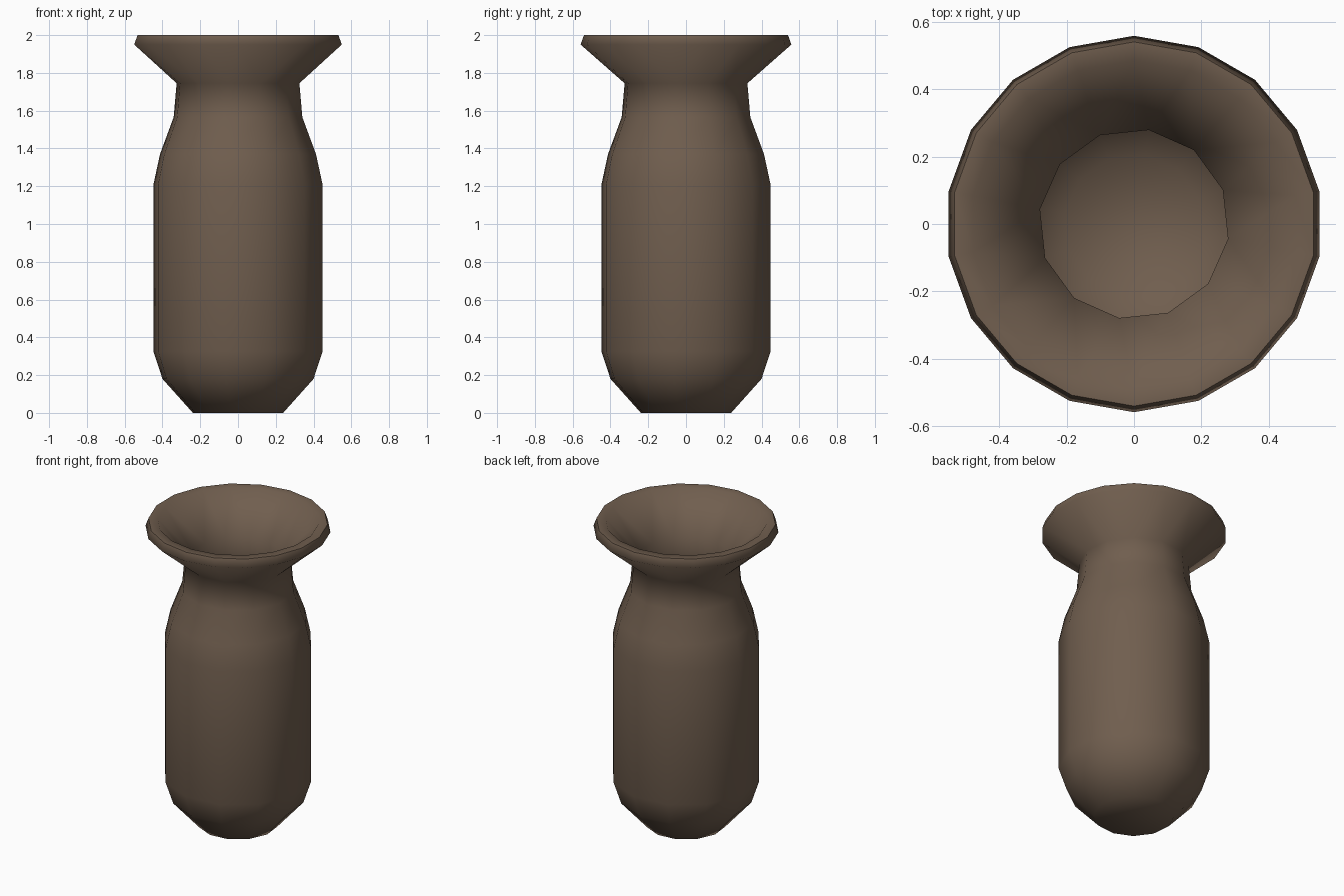
import bpy, bmesh, math

if "Cube" in bpy.data.objects:
    bpy.data.objects.remove(bpy.data.objects["Cube"])

clay = bpy.data.materials.new("brown clay")
clay.diffuse_color = (0.162, 0.112, 0.077, 1)
clay.use_nodes = True
clay.node_tree.nodes["Principled BSDF"].inputs["Base Color"].default_value = clay.diffuse_color

BODY = (12, -9.0)   # sides, start angle of the body rings
RIM = (18, -10.0)   # sides, start angle of the flared rim rings

# Wall profile (radius, height, ring type): outside going up, then inside going down
profile = [
    (0.242, 0.00, BODY), (0.405, 0.18, BODY), (0.453, 0.325, BODY),
    (0.453, 1.21, BODY), (0.418, 1.37, BODY), (0.345, 1.565, BODY),
    (0.329, 1.745, BODY), (0.558, 1.95, RIM), (0.54, 2.00, RIM),
    (0.485, 2.00, RIM), (0.282, 1.765, BODY), (0.30, 1.56, BODY),
    (0.372, 1.36, BODY), (0.405, 1.20, BODY), (0.405, 0.335, BODY),
    (0.365, 0.21, BODY), (0.208, 0.04, BODY),
]

bm = bmesh.new()


def ring(radius, z, kind):
    n, start = kind
    angles = [math.radians(start + 360 * i / n) for i in range(n)]
    return [bm.verts.new((radius * math.cos(a), radius * math.sin(a), z)) for a in angles]


def stitch(a, b):
    """Join two rings; quads when counts match, else triangles advanced by angle."""
    na, nb = len(a), len(b)
    if na == nb:
        for i in range(na):
            j = (i + 1) % na
            bm.faces.new((a[i], a[j], b[j], b[i]))
        return
    i = j = 0
    while i < na or j < nb:
        if j >= nb or (i < na and (i + 0.5) / na <= (j + 0.5) / nb):
            bm.faces.new((a[i % na], a[(i + 1) % na], b[j % nb]))
            i += 1
        else:
            bm.faces.new((a[i % na], b[(j + 1) % nb], b[j % nb]))
            j += 1


# Walls, underside and inner floor
rings = [ring(*p) for p in profile]
for low, high in zip(rings, rings[1:]):
    stitch(low, high)
bm.faces.new(rings[0][::-1])
bm.faces.new(rings[-1])
bmesh.ops.recalc_face_normals(bm, faces=bm.faces)

mesh = bpy.data.meshes.new("vase")
bm.to_mesh(mesh)
bm.free()
mesh.materials.append(clay)
vase = bpy.data.objects.new("vase", mesh)
bpy.context.collection.objects.link(vase)

# Smooth walls, crisp base, neck and lip
bpy.context.view_layer.objects.active = vase
vase.select_set(True)
bpy.ops.object.shade_smooth_by_angle(angle=math.radians(70))
# Keep the flat base and floor edges crisp
sharp = mesh.attributes.get("sharp_edge") or mesh.attributes.new("sharp_edge", "BOOLEAN", "EDGE")
for e in mesh.edges:
    za, zb = (mesh.vertices[v].co.z for v in e.vertices)
    r = mesh.vertices[e.vertices[0]].co.xy.length
    if abs(za - zb) < 0.001 and (za < 0.05 or abs(r - 0.485) < 0.001):
        sharp.data[e.index].value = True
